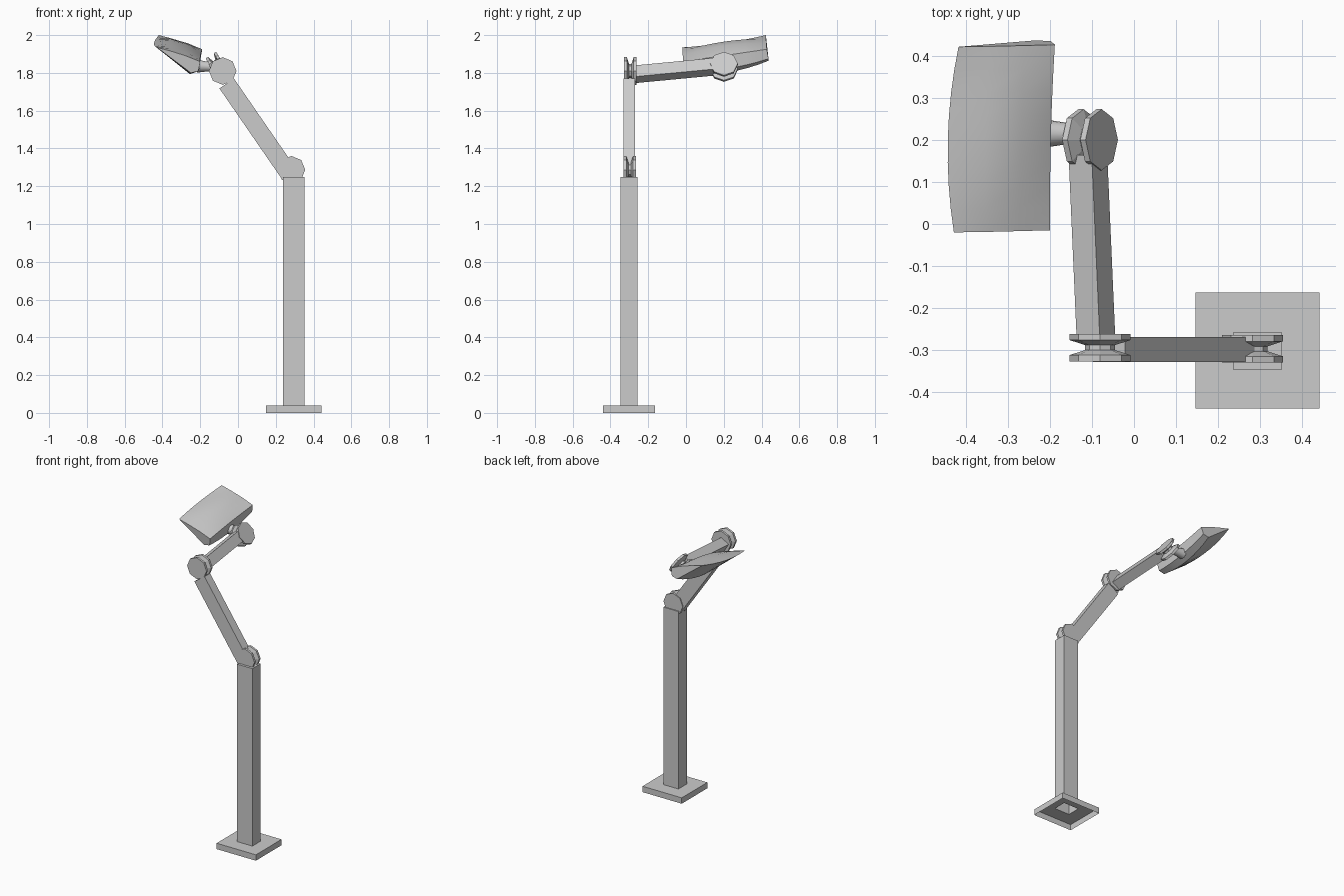
import bpy, bmesh, math
from mathutils import Vector

if "Cube" in bpy.data.objects:
    bpy.data.objects.remove(bpy.data.objects["Cube"])


def loft(name, rings, cap_start=True, cap_end=True, smooth=False):
    """Skin closed rings of points, optionally capping the ends."""
    bm = bmesh.new()
    vs = [[bm.verts.new(p) for p in r] for r in rings]
    n = len(vs[0])
    for a, b in zip(vs, vs[1:]):
        for i in range(n):
            j = (i + 1) % n
            bm.faces.new((a[i], a[j], b[j], b[i]))
    if cap_start:
        bm.faces.new(vs[0][::-1])
    if cap_end:
        bm.faces.new(vs[-1])
    bmesh.ops.recalc_face_normals(bm, faces=bm.faces)
    me = bpy.data.meshes.new(name)
    bm.to_mesh(me)
    bm.free()
    ob = bpy.data.objects.new(name, me)
    bpy.context.collection.objects.link(ob)
    if smooth:
        bpy.context.view_layer.objects.active = ob
        ob.select_set(True)
        bpy.ops.object.shade_smooth_by_angle(angle=math.radians(35))
        ob.select_set(False)
    return ob


def rect(c, u, v):
    """Rectangle ring around c with half-extent vectors u and v."""
    c, u, v = Vector(c), Vector(u), Vector(v)
    return [c - u - v, c + u - v, c + u + v, c - u + v]


def lathe(name, c, axis, up, profile, sides, smooth=False):
    """Turned shape: profile is (distance along axis, radius)."""
    c, w, v = Vector(c), Vector(axis).normalized(), Vector(up).normalized()
    u = v.cross(w)
    rings = []
    for d, r in profile:
        rings.append([c + w * d + (u * math.cos(a) + v * math.sin(a)) * r
                      for a in (2 * math.pi * i / sides for i in range(sides))])
    return loft(name, rings, smooth=smooth)


# base plate, open underneath, with the hollow post rising out of it
B, P = (0.295, -0.302), (0.295, -0.303)
plate = lambda z: rect((*B, z), (0.148, 0, 0), (0, 0.138, 0))
post = lambda z: rect((*P, z), (0.057, 0, 0), (0, 0.045, 0))
loft("base_plate", [plate(0), plate(0.04), post(0.04)], False, False)
loft("post", [post(0.04), post(1.25)], False, True)

# hourglass octagonal joints
spool = [(-0.033, 0.073), (-0.018, 0.073), (-0.006, 0.036),
         (0.006, 0.036), (0.018, 0.073), (0.033, 0.073)]
E1, E2 = Vector((0.85, 0, 0.53)), Vector((-0.53, 0, 0.85))
for name, c, axis, up in (
        ("lower_joint", (0.283, -0.298, 1.287), (0, 1, 0), (0, 0, 1)),
        ("elbow_joint", (-0.081, -0.295, 1.81), (0, 1, 0), (0, 0, 1)),
        ("head_joint", (-0.105, 0.201, 1.832), E1, E2)):
    lathe(name, c, axis, up, spool, 8)

# lower arm
side, thick = Vector((0.823, 0, 0.568)) * 0.0465, (0, 0.03, 0)
loft("lower_arm", [rect((0.273, -0.3, 1.261), side, thick),
                   rect((-0.06, -0.3, 1.744), side, thick)])

# upper arm, rolled with the elbow
loft("upper_arm", [rect((-0.091, -0.268, 1.793), E1 * 0.0325, E2 * 0.035),
                   rect((-0.110, 0.165, 1.834), E1 * 0.0325, E2 * 0.035)])

# neck between joint and lamp head
lathe("neck", (-0.14, 0.216, 1.832), (-1, 0, 0.05), (0.05, 0, 1),
      [(0, 0.025), (0.03, 0.027), (0.075, 0.034)], 16, True)

# lamp head: (x, y, z) at the near end, then bulge (x, z) at mid length
section = [((-0.43, -0.02, 1.935), (-0.02, -0.01)),
           ((-0.355, -0.019, 1.915), (-0.005, 0.018)),
           ((-0.275, -0.017, 1.89), (0, 0.022)),
           ((-0.20, -0.015, 1.86), (-0.004, 0.0)),
           ((-0.21, -0.006, 1.81), (0, -0.02)),
           ((-0.25, -0.005, 1.80), (-0.01, -0.03))]
length = Vector((0.011, 0.443, 0.065))
rings = []
for k in range(9):
    t = k / 8
    b = 4 * t * (1 - t)
    rings.append([Vector(p) + length * t + Vector((bx, 0, bz)) * b
                  for p, (bx, bz) in section])
loft("lamp_head", rings, smooth=True)
